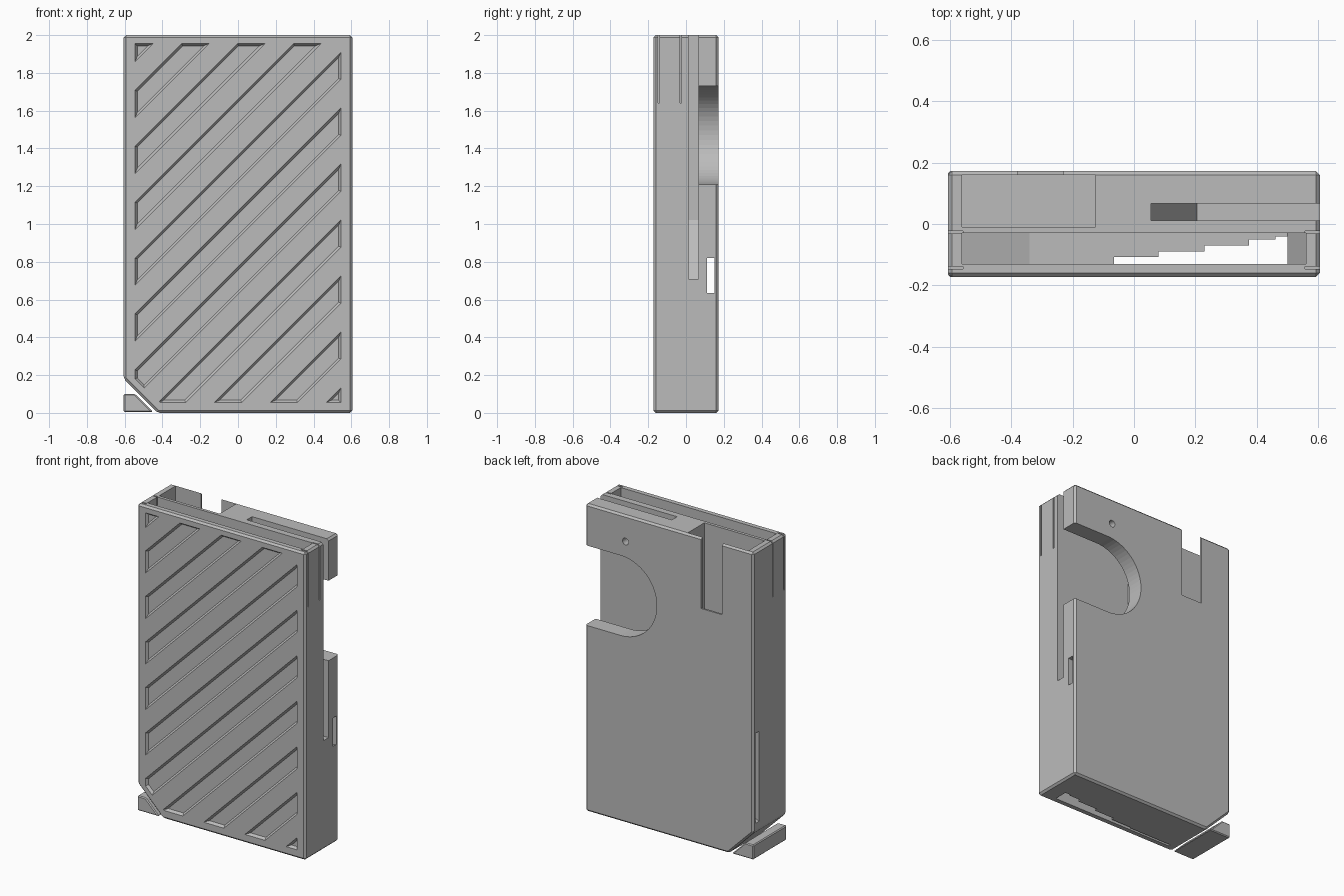
import bpy, bmesh, math

if "Cube" in bpy.data.objects:
    bpy.data.objects.remove(bpy.data.objects["Cube"])

grey = bpy.data.materials.new("plain grey")
grey.diffuse_color = (0.5, 0.5, 0.5, 1)
grey.use_nodes = True
grey.node_tree.nodes["Principled BSDF"].inputs["Base Color"].default_value = grey.diffuse_color

W, D, H = 0.605, 0.172, 2.0


def hull(name, pts, bevel=0.0):
    """Convex solid around the points, with optional chamfered edges."""
    bm = bmesh.new()
    for p in pts:
        bm.verts.new(p)
    bmesh.ops.convex_hull(bm, input=bm.verts[:])
    bmesh.ops.dissolve_limit(bm, angle_limit=0.002, verts=bm.verts[:], edges=bm.edges[:])
    bmesh.ops.recalc_face_normals(bm, faces=bm.faces[:])
    if bevel:
        bmesh.ops.bevel(bm, geom=bm.edges[:], offset=bevel, segments=1,
                        profile=0.5, affect='EDGES')
    me = bpy.data.meshes.new(name)
    bm.to_mesh(me)
    bm.free()
    me.materials.append(grey)
    ob = bpy.data.objects.new(name, me)
    bpy.context.collection.objects.link(ob)
    return ob


def prism(name, outline, y0, y1, bevel=0.0):
    """Extrude an x-z outline along y."""
    return hull(name, [(x, y, z) for x, z in outline for y in (y0, y1)], bevel)


def box(name, x0, x1, y0, y1, z0, z1):
    return prism(name, [(x0, z0), (x1, z0), (x1, z1), (x0, z1)], y0, y1)


def clip(poly, a, b, c):
    """Keep the part of a polygon where a*x + b*z >= c."""
    out = []
    for i, p in enumerate(poly):
        q = poly[(i + 1) % len(poly)]
        dp, dq = a * p[0] + b * p[1] - c, a * q[0] + b * q[1] - c
        if dp >= 0:
            out.append(p)
        if dp * dq < 0:
            t = dp / (dp - dq)
            out.append((p[0] + t * (q[0] - p[0]), p[1] + t * (q[1] - p[1])))
    return out


def stripe(lo, hi, inset):
    """Diagonal band inside the front panel margin, shrunk by inset."""
    i, r = inset, inset * math.sqrt(2)
    poly = [(-0.545 + i, 0.055 + i), (0.545 - i, 0.055 + i),
            (0.545 - i, 1.955 - i), (-0.545 + i, 1.955 - i)]
    for a, b, c in ((-1, 1, lo + r), (1, -1, -hi + r), (1, 1, -0.365 + r)):
        poly = clip(poly, a, b, c)
    return poly


# Main body with one chamfered bottom corner
body = prism("case_body", [(-W, 0.18), (-0.425, 0), (W, 0), (W, H), (-W, H)], -D, D, 0.012)

# Loose corner piece beyond the diagonal gap
prism("corner_piece", [(-W, 0.005), (-W, 0.1), (-0.545, 0.1), (-0.45, 0.005)], -D, D, 0.006)

cutters = []

# Front diagonal grooves with sloping walls
for k in range(-1, 10):
    lo = 2.108 - 0.296 * k
    outer, inner = stripe(lo, lo + 0.145, -0.006), stripe(lo, lo + 0.145, 0.012)
    if len(outer) > 2 and len(inner) > 2:
        pts = [(x, -D - 0.008, z) for x, z in outer] + [(x, -D + 0.016, z) for x, z in inner]
        cutters.append(hull("groove_cutter", pts))

# Front channel, open at the top
cutters.append(prism("channel_cutter", [(-0.56, 2.1), (-0.56, 0.3), (-0.34, 0.22), (0.5, 0.22),
                                        (0.56, 0.34), (0.56, 2.1)], -0.13, -0.03))
# Stepped opening in the channel floor
for x, y in ((-0.065, -0.108), (0.08, -0.09), (0.23, -0.07), (0.375, -0.05), (0.46, -0.0401)):
    cutters.append(box("step_cutter", x, 0.5, -0.13, y, -0.1, 0.3))
cutters.append(box("floor_recess_cutter", -0.38, 0.0, -0.13, -0.115, -0.1, 0.1))

# Slits beside the spring tabs
for s in (-1, 1):
    for y in (-0.143, -0.027):
        x0, x1 = sorted((s * 0.557, s * 0.7))
        cutters.append(box("slit_cutter", x0, x1, y - 0.004, y + 0.004, 1.64, 2.1))

# Rear pocket and its notch
cutters.append(box("pocket_cutter", -0.56, -0.125, -0.01, 0.16, 1.1, 2.1))
cutters.append(box("notch_cutter", -0.38, -0.23, 0.1, 0.3, 1.54, 2.1))

# Card slot open at right and top
cutters.append(prism("card_slot_cutter", [(0.055, 2.1), (0.055, 1.02), (0.205, 0.71),
                                          (0.7, 0.71), (0.7, 2.1)], 0.012, 0.066))
# Rounded thumb opening
arc = [(0.35 - 0.26 * math.sin(a), 1.47 + 0.26 * math.cos(a))
       for a in (math.pi * i / 32 for i in range(33))]
cutters.append(prism("thumb_cutter", arc + [(0.7, 1.21), (0.7, 1.73)], 0.06, 0.3))
# Pin hole
ring = [(0.315 + 0.022 * math.cos(math.tau * i / 20), 1.83 + 0.022 * math.sin(math.tau * i / 20))
        for i in range(20)]
cutters.append(prism("pin_hole_cutter", ring, 0.04, 0.3))
# Tapered side-to-side passage
cutters.append(prism("passage_cutter", [(-0.62, 0.23), (-0.62, 0.82), (0.62, 0.82), (0.62, 0.64)],
                     0.112, 0.15))

# Cut everything out of the body
for c in cutters:
    c.hide_render = True
    m = body.modifiers.new(c.name, 'BOOLEAN')
    m.operation = 'DIFFERENCE'
    m.solver = 'EXACT'
    m.object = c
dg = bpy.context.evaluated_depsgraph_get()
dg.update()
result = bpy.data.meshes.new_from_object(body.evaluated_get(dg))
body.modifiers.clear()
body.data = result
for c in cutters:
    bpy.data.objects.remove(c)
